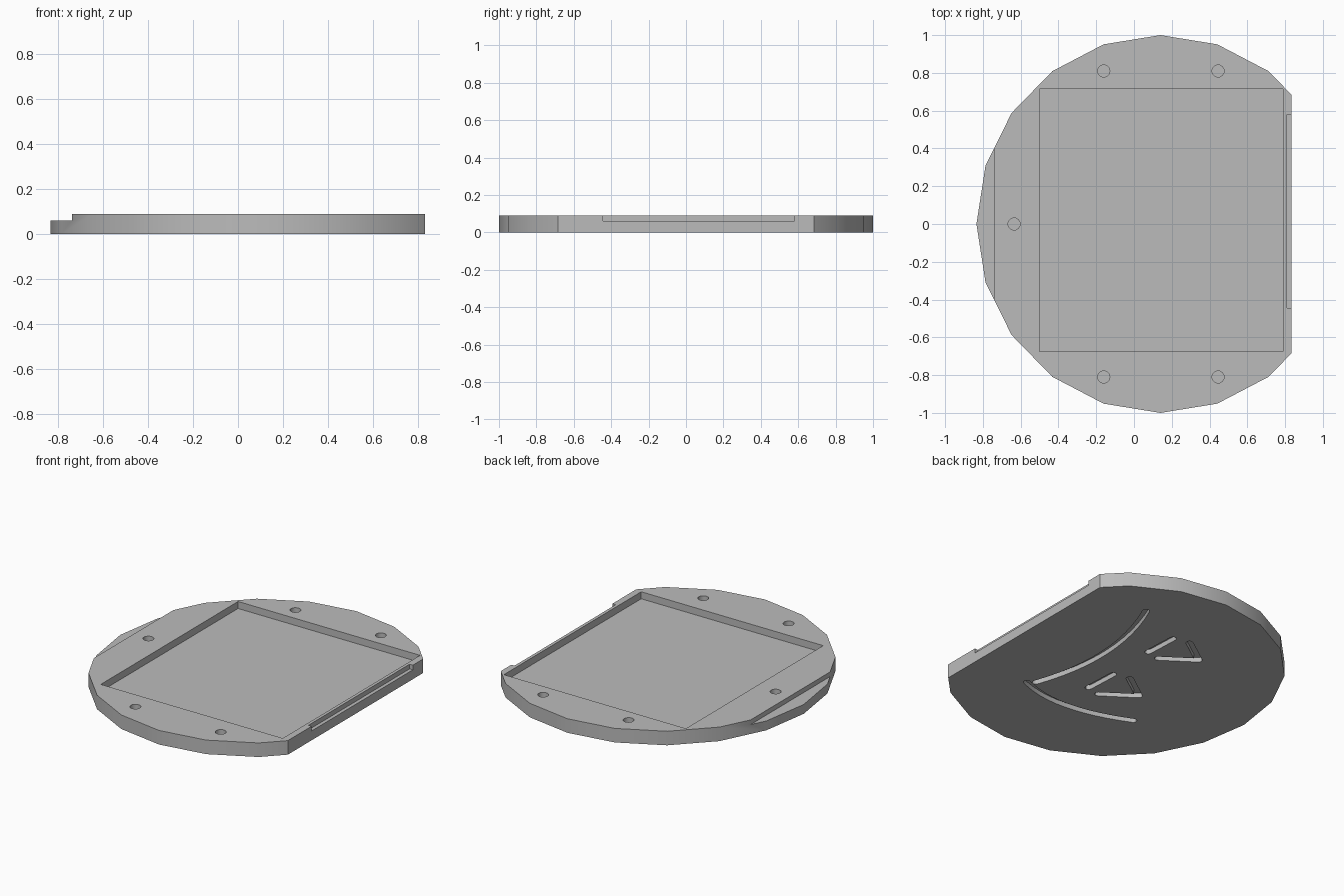
import bpy
import bmesh
from math import sin, cos, pi, atan2
from mathutils import Vector

cube = bpy.data.objects.get("Cube")
if cube:
    bpy.data.objects.remove(cube, do_unlink=True)

HEIGHT, LEDGE, FLOOR = 0.09, 0.06, 0.045
ABOVE, BELOW = 0.2, -0.1

grey = bpy.data.materials.new("mid_grey")
grey.use_nodes = True
grey.diffuse_color = (0.5, 0.5, 0.5, 1)
grey.node_tree.nodes["Principled BSDF"].inputs["Base Color"].default_value = grey.diffuse_color


def prism(name, outline, z0, z1):
    """Extrude a flat outline from z0 to z1."""
    bm = bmesh.new()
    face = bm.faces.new([bm.verts.new((x, y, z0)) for x, y in outline])
    out = bmesh.ops.extrude_face_region(bm, geom=[face])
    top = [v for v in out["geom"] if isinstance(v, bmesh.types.BMVert)]
    bmesh.ops.translate(bm, verts=top, vec=(0, 0, z1 - z0))
    bmesh.ops.recalc_face_normals(bm, faces=bm.faces)
    mesh = bpy.data.meshes.new(name)
    bm.to_mesh(mesh)
    bm.free()
    mesh.materials.append(grey)
    ob = bpy.data.objects.new(name, mesh)
    bpy.context.collection.objects.link(ob)
    return ob


def box(x0, x1, y0, y1):
    return [(x0, y0), (x1, y0), (x1, y1), (x0, y1)]


def ellipse(cx, cy, rx, ry, n):
    return [(cx + rx * cos(2 * pi * i / n), cy + ry * sin(2 * pi * i / n)) for i in range(n)]


def arc(a, mid, b, n=12):
    """Parabola from a to b, through mid halfway."""
    a, mid, b = Vector(a), Vector(mid), Vector(b)
    c = 2 * mid - (a + b) / 2
    return [a * (1 - t) ** 2 + c * 2 * t * (1 - t) + b * t * t for t in (i / n for i in range(n + 1))]


def stroke(points, r=0.021, caps=6):
    """Outline of a round-ended band along a path."""
    pts = [Vector(p) for p in points]
    outline = []
    for path in (pts, pts[::-1]):
        for i in range(len(path) - 1):
            d = path[min(i + 1, len(path) - 1)] - path[max(i - 1, 0)]
            ang = atan2(d.y, d.x)
            # The first point of each pass carries the round cap
            steps = range(caps + 1) if i == 0 else [caps]
            for k in steps:
                a = ang - pi / 2 - pi * k / caps if i == 0 else ang + pi / 2
                outline.append(path[i] + Vector((cos(a), sin(a))) * r)
    return [tuple(p) for p in outline]


def cut(outline, z0, z1):
    cutter = prism("cutter", outline, z0, z1)
    cutter.hide_render = True
    mod = body.modifiers.new("cut", "BOOLEAN")
    mod.operation = "DIFFERENCE"
    mod.solver = "EXACT"
    mod.object = cutter
    bpy.ops.object.modifier_apply(modifier=mod.name)
    bpy.data.objects.remove(cutter, do_unlink=True)


# Twenty-sided plate
body = prism("base_plate", ellipse(0.14, 0, 0.974, 1.0, 20), 0, HEIGHT)
bpy.context.view_layer.objects.active = body
body.select_set(True)

# Straight side, low ledge opposite, rectangular pocket and edge slot
cut(box(0.833, 2, -2, 2), BELOW, ABOVE)
cut(box(-2, -0.74, -2, 2), LEDGE, ABOVE)
cut(box(-0.5, 0.79, -0.675, 0.715), FLOOR, ABOVE)
cut(box(0.81, 2, -0.445, 0.58), LEDGE, ABOVE)

# Blind screw holes
for x, y in [(-0.16, 0.81), (0.445, 0.81), (-0.16, -0.81), (0.445, -0.81), (-0.635, 0)]:
    cut(ellipse(x, y, 0.032, 0.032, 24), 0.03, ABOVE)

# Decorative grooves underneath: two long arcs and two groups of short bars
grooves = [arc((0.45, 0.645), (0.325, 0.12), (0.41, -0.4)),
           arc((0.45, -0.43), (0.1, -0.49), (-0.31, -0.375))]
for dy in (0, 0.54):
    grooves += [[(0.135, -0.25 + dy), (0.125, -0.04 + dy)],
                [(0.045, -0.27 + dy), (-0.15, -0.135 + dy)],
                [(0.02, -0.015 + dy), (-0.15, -0.135 + dy)]]
for path in grooves:
    cut(stroke(path), BELOW, 0.03)

bpy.ops.object.shade_smooth_by_angle()
